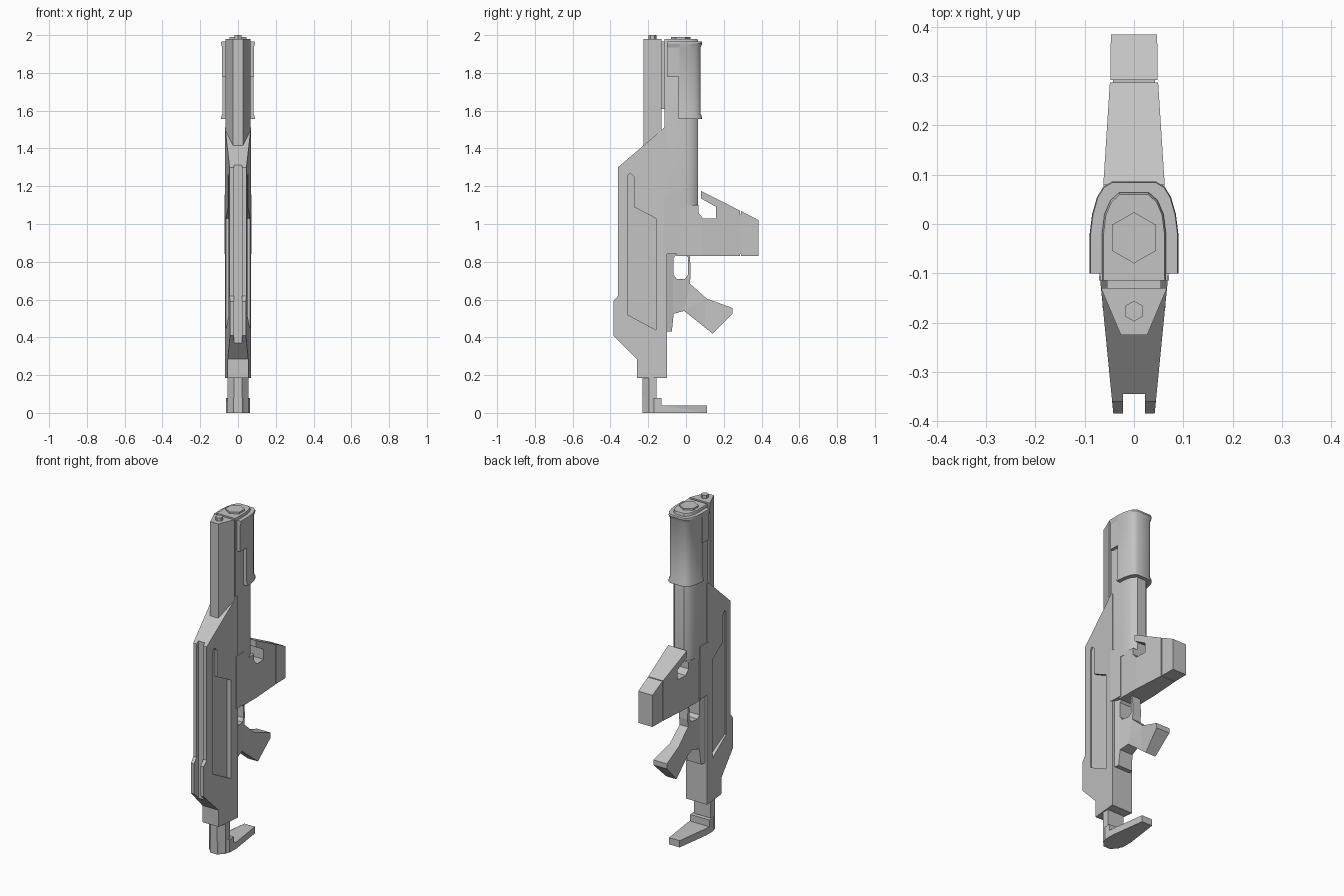
import bpy
import bmesh
from mathutils import Vector

if "Cube" in bpy.data.objects:
    bpy.data.objects.remove(bpy.data.objects["Cube"])

grey = bpy.data.materials.new("plain_grey")
grey.use_nodes = True
grey.diffuse_color = (0.55, 0.55, 0.55, 1)
grey.node_tree.nodes["Principled BSDF"].inputs["Base Color"].default_value = (0.55, 0.55, 0.55, 1)


def finish(bm, name):
    bmesh.ops.recalc_face_normals(bm, faces=bm.faces[:])
    mesh = bpy.data.meshes.new(name)
    bm.to_mesh(mesh)
    bm.free()
    mesh.materials.append(grey)
    obj = bpy.data.objects.new(name, mesh)
    bpy.context.collection.objects.link(obj)
    return obj


def width_at(y, stations):
    if y <= stations[0][0]:
        return stations[0][1]
    for (ya, wa), (yb, wb) in zip(stations, stations[1:]):
        if y <= yb:
            return wa + (wb - wa) * (y - ya) / (yb - ya)
    return stations[-1][1]


def side_part(name, profile, stations, shift=0):
    """Side profile of (y, z) points whose half width changes along y."""
    bm = bmesh.new()
    face = bm.faces.new([bm.verts.new((-1, y, z)) for y, z in profile])
    out = bmesh.ops.extrude_face_region(bm, geom=[face], use_keep_orig=True)
    for v in out["geom"]:
        if isinstance(v, bmesh.types.BMVert):
            v.co.x = 1
    bmesh.ops.triangulate(bm, faces=bm.faces[:])
    for y, _ in stations[1:-1]:
        bmesh.ops.bisect_plane(bm, geom=bm.verts[:] + bm.edges[:] + bm.faces[:], dist=1e-5,
                               plane_co=(0, y, 0), plane_no=(0, 1, 0))
    for v in bm.verts:
        v.co.x = v.co.x * width_at(v.co.y, stations) + shift
    bmesh.ops.dissolve_limit(bm, angle_limit=0.01, verts=bm.verts[:], edges=bm.edges[:])
    return finish(bm, name)


def loft(name, half, levels, pivot=-0.02):
    """Mirrored (x, y) half section stacked at (z, scale) levels."""
    section = half + [(-x, y) for x, y in reversed(half)]
    bm = bmesh.new()
    rings = [[bm.verts.new((x * s, pivot + (y - pivot) * (s if y > pivot else 1), z))
              for x, y in section] for z, s in levels]
    bm.faces.new(rings[0])
    bm.faces.new(rings[-1])
    n = len(section)
    for low, high in zip(rings, rings[1:]):
        for i in range(n):
            j = (i + 1) % n
            bm.faces.new((low[i], low[j], high[j], high[i]))
    return finish(bm, name)


def hex_cap(name, y, radius, bottom, top):
    bm = bmesh.new()
    bmesh.ops.create_cone(bm, cap_ends=True, segments=6, radius1=radius, radius2=radius,
                          depth=top - bottom)
    bmesh.ops.translate(bm, verts=bm.verts, vec=Vector((0, y, (top + bottom) / 2)))
    return finish(bm, name)


def cut(obj, cutter):
    cutter.hide_render = True
    mod = obj.modifiers.new("cut", 'BOOLEAN')
    mod.operation = 'DIFFERENCE'
    mod.solver = 'EXACT'
    mod.object = cutter
    bpy.context.view_layer.objects.active = obj
    bpy.ops.object.modifier_apply(modifier=mod.name)
    bpy.data.objects.remove(cutter)


def smooth(obj):
    bpy.ops.object.select_all(action='DESELECT')
    obj.select_set(True)
    bpy.context.view_layer.objects.active = obj
    bpy.ops.object.shade_smooth_by_angle()


# Main receiver, tapering to the front, with a front groove and side recesses
receiver = side_part("receiver", [
    (-0.36, 1.30), (-0.115, 1.51), (-0.10, 1.51), (-0.10, 0.185), (-0.26, 0.185),
    (-0.26, 0.285), (-0.385, 0.41), (-0.385, 0.59), (-0.36, 0.62)],
    [(-0.385, 0.042), (-0.10, 0.07)])
cut(receiver, side_part("groove_cutter",
    [(-0.5, 0.2), (-0.345, 0.2), (-0.345, 1.5), (-0.5, 1.5)], [(-0.5, 0.022), (0, 0.022)]))
for side in (-1, 1):
    cut(receiver, side_part("recess_cutter", [
        (-0.31, 0.52), (-0.16, 0.44), (-0.16, 1.03), (-0.275, 1.09),
        (-0.275, 1.25), (-0.295, 1.27), (-0.31, 1.255)],
        [(-0.4, 0.1), (0, 0.1)], side * 0.14))

# Upper barrel and the wrap-around shroud
smooth(loft("barrel", [(0.065, -0.115), (0.065, -0.02), (0.06, 0.02), (0.048, 0.048), (0.03, 0.064)],
            [(1.087, 1), (1.97, 1), (1.98, 0.95)]))
smooth(loft("shroud", [(0.09, -0.04), (0.09, -0.02), (0.085, 0.02), (0.075, 0.055),
                       (0.062, 0.076), (0.045, 0.086)],
            [(1.555, 1), (1.563, 1), (1.585, 0.92), (1.935, 0.92), (1.955, 1), (1.965, 0.98)]))
loft("shroud_front", [(0.09, -0.10), (0.09, -0.035)],
     [(1.78, 0.93), (1.935, 0.93), (1.955, 1), (1.965, 0.98)])
hex_cap("barrel_cap", -0.028, 0.052, 1.96, 1.99)

# Front tube with its peg, and the web joining it to the barrel
loft("front_tube", [(0.027, -0.225), (0.067, -0.13)], [(1.30, 1), (1.98, 1)])
hex_cap("tube_peg", -0.177, 0.021, 1.96, 2.0)
loft("tube_web", [(0.055, -0.135), (0.055, -0.11)], [(1.61, 1), (1.965, 1)])

# Central housing between the receiver and the rear block
side_part("side_panel", [(-0.115, 0.84), (-0.035, 0.84), (-0.035, 1.155), (-0.115, 1.155)],
          [(-0.11, 0.071), (-0.035, 0.067)])
side_part("rear_block", [
    (-0.05, 0.83), (0.287, 0.83), (0.287, 1.07), (0.08, 1.175), (0.08, 1.135), (0.16, 1.09),
    (0.16, 1.03), (0.09, 1.03), (0.065, 1.06), (0.065, 1.10), (-0.05, 1.10)],
    [(-0.05, 0.063), (0.085, 0.062), (0.287, 0.049)])
side_part("block_seam", [(0.28, 0.84), (0.30, 0.84), (0.30, 1.05), (0.28, 1.05)],
          [(0.28, 0.043), (0.30, 0.043)])
side_part("block_end", [(0.292, 0.83), (0.385, 0.83), (0.385, 1.02), (0.292, 1.068)],
          [(0.292, 0.048), (0.385, 0.047)])

# Grip and trigger guard in one piece, with a rounded finger opening
grip = side_part("grip_and_guard", [
    (-0.115, 0.86), (0.02, 0.86), (0.025, 0.73), (0.02, 0.685), (0.11, 0.605), (0.245, 0.555),
    (0.245, 0.525), (0.14, 0.42), (-0.01, 0.54), (-0.065, 0.525), (-0.075, 0.43), (-0.115, 0.43)],
    [(-0.115, 0.06), (-0.07, 0.045), (0.02, 0.028), (0.10, 0.03), (0.245, 0.045)])
cut(grip, side_part("finger_cutter", [
    (-0.065, 0.73), (-0.05, 0.71), (-0.005, 0.71), (0.01, 0.73),
    (0.012, 0.82), (0.0, 0.84), (-0.05, 0.84), (-0.065, 0.82)], [(-0.1, 0.2), (0.1, 0.2)]))

# Lower neck and hooked foot
loft("neck", [(0.022, -0.23), (0.055, -0.195), (0.055, -0.155)], [(0.0, 1), (0.2, 1)])
side_part("foot", [
    (-0.23, 0), (0.11, 0), (0.11, 0.04), (-0.13, 0.04), (-0.13, 0.08), (-0.23, 0.08)],
    [(-0.23, 0.025), (-0.17, 0.064), (-0.10, 0.064), (0.11, 0.035)])
